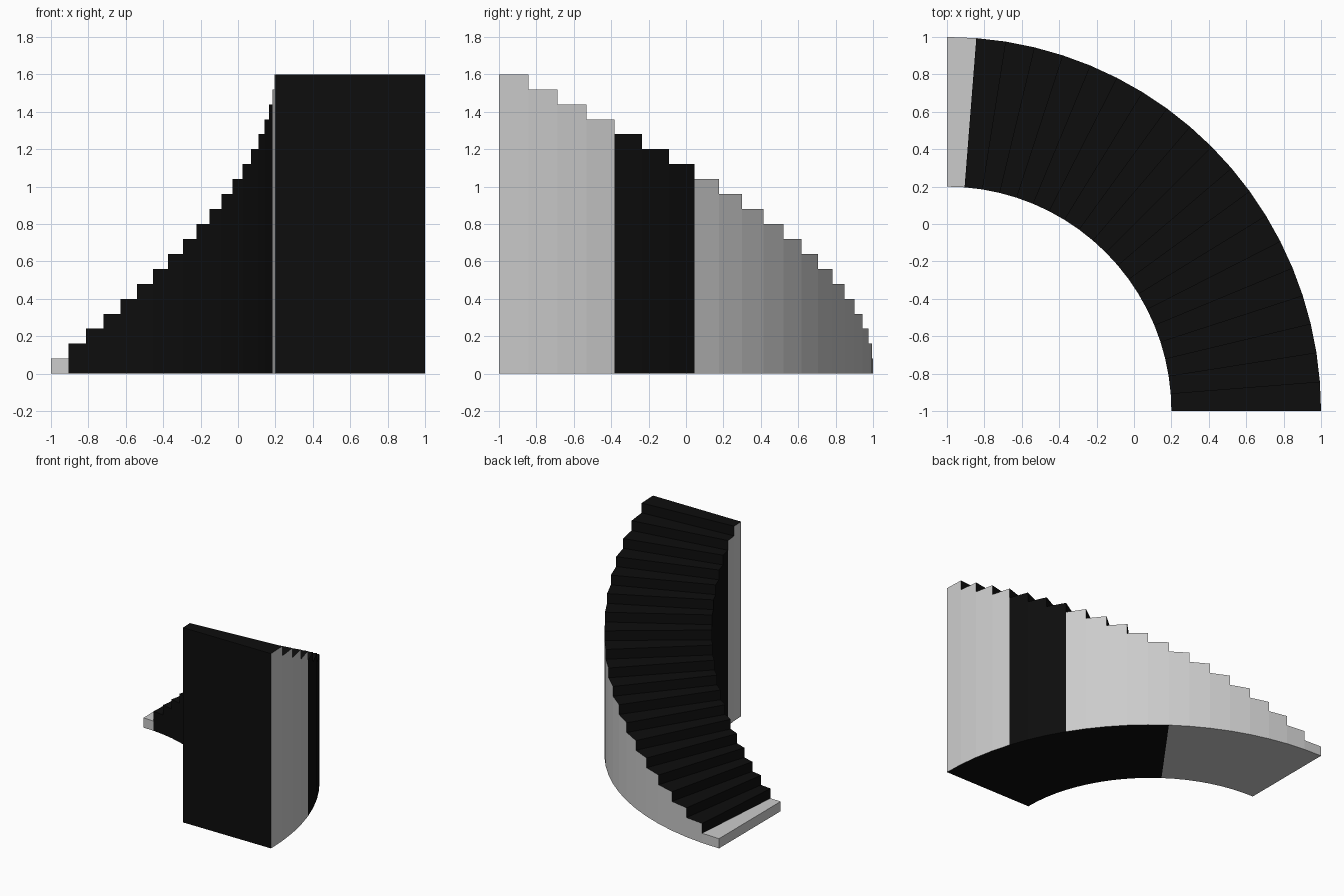
import bpy, bmesh
from math import radians, sin, cos

if "Cube" in bpy.data.objects:
    bpy.data.objects.remove(bpy.data.objects["Cube"])

STEPS, RISE, TURN = 20, 0.08, radians(4.5)
R_IN, R_OUT = 1.2, 2.0
CENTRE = (-1.0, -1.0)

bm = bmesh.new()

# Unrolled side wall: x = angle, y = radius, z = height; one column per step
for i in range(STEPS):
    a0, a1 = i * TURN, (i + 1) * TURN
    low, top = i * RISE, (i + 1) * RISE
    outline = [(a0, 0), (a1, 0), (a1, top), (a0, top)]
    if i:
        outline.append((a0, low))
    bm.faces.new([bm.verts.new((a, R_IN, z)) for a, z in outline])
bmesh.ops.remove_doubles(bm, verts=bm.verts, dist=1e-5)

# Extrude across the stair width to get treads, risers, underside and ends
ext = bmesh.ops.extrude_face_region(bm, geom=bm.faces[:], use_keep_orig=True)
for v in [g for g in ext["geom"] if isinstance(g, bmesh.types.BMVert)]:
    v.co.y = R_OUT


def is_black(face):
    """Black or grey, judged on the unrolled flight."""
    angles, radii, heights = zip(*(v.co for v in face.verts))
    step = int((min(angles) + max(angles)) / 2 / TURN + 1e-4)
    if max(radii) - min(radii) < 1e-4:
        if radii[0] > 1.6:
            return 13 <= step <= 15      # outer wall: one dark band
        return 1 <= step <= 17           # inner wall: grey at both ends
    if max(heights) < 1e-4:
        return step >= 8                 # underside: dark upper half
    return step >= 1                     # treads, risers and tall end


for f in bm.faces:
    f.material_index = int(is_black(f))

# Bend the straight flight into a quarter turn climbing clockwise
for v in bm.verts:
    a, r, z = v.co
    v.co = (CENTRE[0] + r * sin(a), CENTRE[1] + r * cos(a), z)
bmesh.ops.recalc_face_normals(bm, faces=bm.faces)

mesh = bpy.data.meshes.new("curved_staircase")
bm.to_mesh(mesh)
bm.free()

# Grey and black surfaces
for name, c in (("grey", 0.8), ("black", 0.004)):
    mat = bpy.data.materials.new(name)
    mat.diffuse_color = (c, c, c, 1)
    mat.use_nodes = True
    mat.node_tree.nodes["Principled BSDF"].inputs["Base Color"].default_value = mat.diffuse_color
    mesh.materials.append(mat)

stairs = bpy.data.objects.new("curved_staircase", mesh)
bpy.context.collection.objects.link(stairs)
